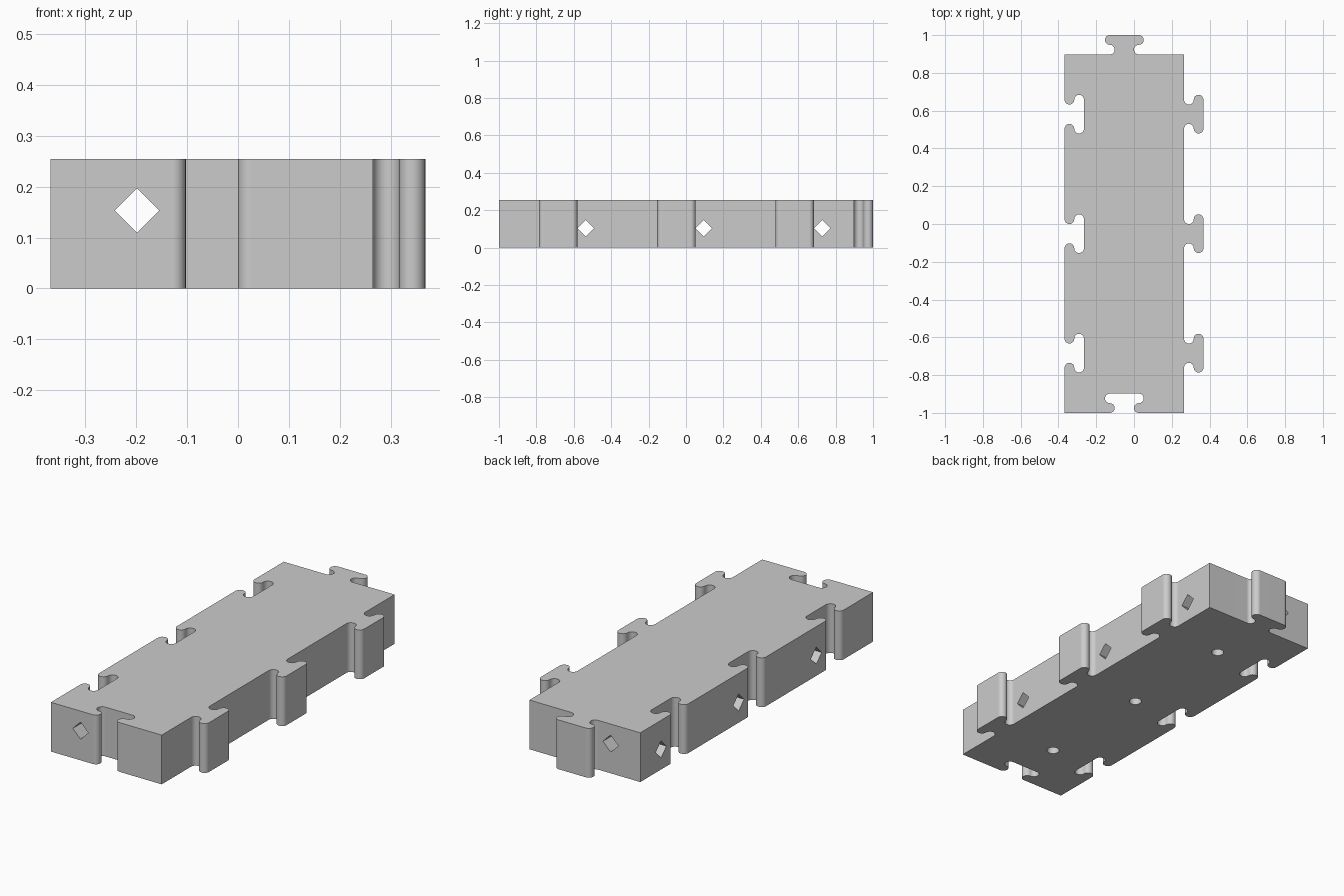
import bpy, bmesh, math
from mathutils import Matrix, Vector

if "Cube" in bpy.data.objects:
    bpy.data.objects.remove(bpy.data.objects["Cube"])

CELL = 0.6325              # the block is one cell wide and three long
R = (2 - 3 * CELL) / 4     # radius of every joint curve
HEIGHT = 0.254
X0, Y0 = -(CELL + 4 * R) / 2, -1.0
X1, Y1 = X0 + CELL, Y0 + 3 * CELL
MID_X = (X0 + X1) / 2
ROWS = [Y0 + CELL * (i + 0.5) for i in range(3)]
HOLE_SHIFT = 0.147
STEPS = 14

grey = bpy.data.materials.new("plain grey")
grey.use_nodes = True
grey.diffuse_color = (0.6, 0.6, 0.6, 1)
grey.node_tree.nodes["Principled BSDF"].inputs["Base Color"].default_value = grey.diffuse_color


def joint_profile():
    """Interlocking knob as (along, outward) points: inward curve, outward curve, mirrored."""
    turns = [math.pi * (i / STEPS - 0.5) for i in range(STEPS + 1)]
    half = [(-3 * R + R * math.cos(a), R + R * math.sin(a)) for a in turns]
    half += [(-3 * R - R * math.cos(a), 3 * R + R * math.sin(a)) for a in turns[1:]]
    return half + [(-t, d) for t, d in reversed(half)]


def make_object(name, bm):
    bmesh.ops.recalc_face_normals(bm, faces=bm.faces)
    mesh = bpy.data.meshes.new(name)
    bm.to_mesh(mesh)
    bm.free()
    mesh.materials.append(grey)
    obj = bpy.data.objects.new(name, mesh)
    bpy.context.collection.objects.link(obj)
    return obj


def drill(target, name, centre, axis, radius, length, sides):
    """Cut a straight hole; four sides give an upright diamond."""
    bm = bmesh.new()
    turn = Vector((0, 0, 1)).rotation_difference(Vector(axis)).to_matrix().to_4x4()
    bmesh.ops.create_cone(bm, cap_ends=True, segments=sides, radius1=radius,
                          radius2=radius, depth=length,
                          matrix=Matrix.Translation(centre) @ turn)
    cutter = make_object(name, bm)
    cutter.hide_render = True
    mod = target.modifiers.new(name, 'BOOLEAN')
    mod.operation, mod.solver, mod.object = 'DIFFERENCE', 'EXACT', cutter
    bpy.context.view_layer.objects.active = target
    bpy.ops.object.modifier_apply(modifier=name)
    bpy.data.objects.remove(cutter)


# Block outline, counter-clockwise: sockets in front and at -x, knobs behind and at +x
knob = joint_profile()
outline = [(X0, Y0)]
outline += [(MID_X + t, Y0 + d) for t, d in knob]
outline += [(X1, Y0)]
outline += [(X1 + d, y + t) for y in ROWS for t, d in knob]
outline += [(X1, Y1)]
outline += [(MID_X + t, Y1 + d) for t, d in reversed(knob)]
outline += [(X0, Y1)]
outline += [(X0 + d, y + t) for y in reversed(ROWS) for t, d in reversed(knob)]

bm = bmesh.new()
base = bm.faces.new([bm.verts.new((x, y, 0)) for x, y in outline])
top = bmesh.ops.extrude_face_region(bm, geom=[base], use_keep_orig=True)["geom"]
bmesh.ops.translate(bm, vec=(0, 0, HEIGHT),
                    verts=[v for v in top if isinstance(v, bmesh.types.BMVert)])
block = make_object("interlocking_block", bm)

# Diamond tunnels, one lengthwise and one across each cell
drill(block, "long_tunnel", (MID_X - HOLE_SHIFT, 0, 0.153), (0, 1, 0), 0.044, 3, 4)
for y in ROWS:
    drill(block, "cross_tunnel", (0, y + HOLE_SHIFT, 0.104), (1, 0, 0), 0.044, 2, 4)
    # Round peg hole underneath
    drill(block, "peg_hole", (MID_X, y, 0), (0, 0, 1), 0.03, 0.3, 24)

# Smooth curves, with flat walls kept flat
bpy.ops.object.select_all(action='DESELECT')
block.select_set(True)
bpy.context.view_layer.objects.active = block
bpy.ops.object.shade_smooth_by_angle(angle=math.radians(35))
weighted = block.modifiers.new("flat_walls", 'WEIGHTED_NORMAL')
weighted.keep_sharp = True
